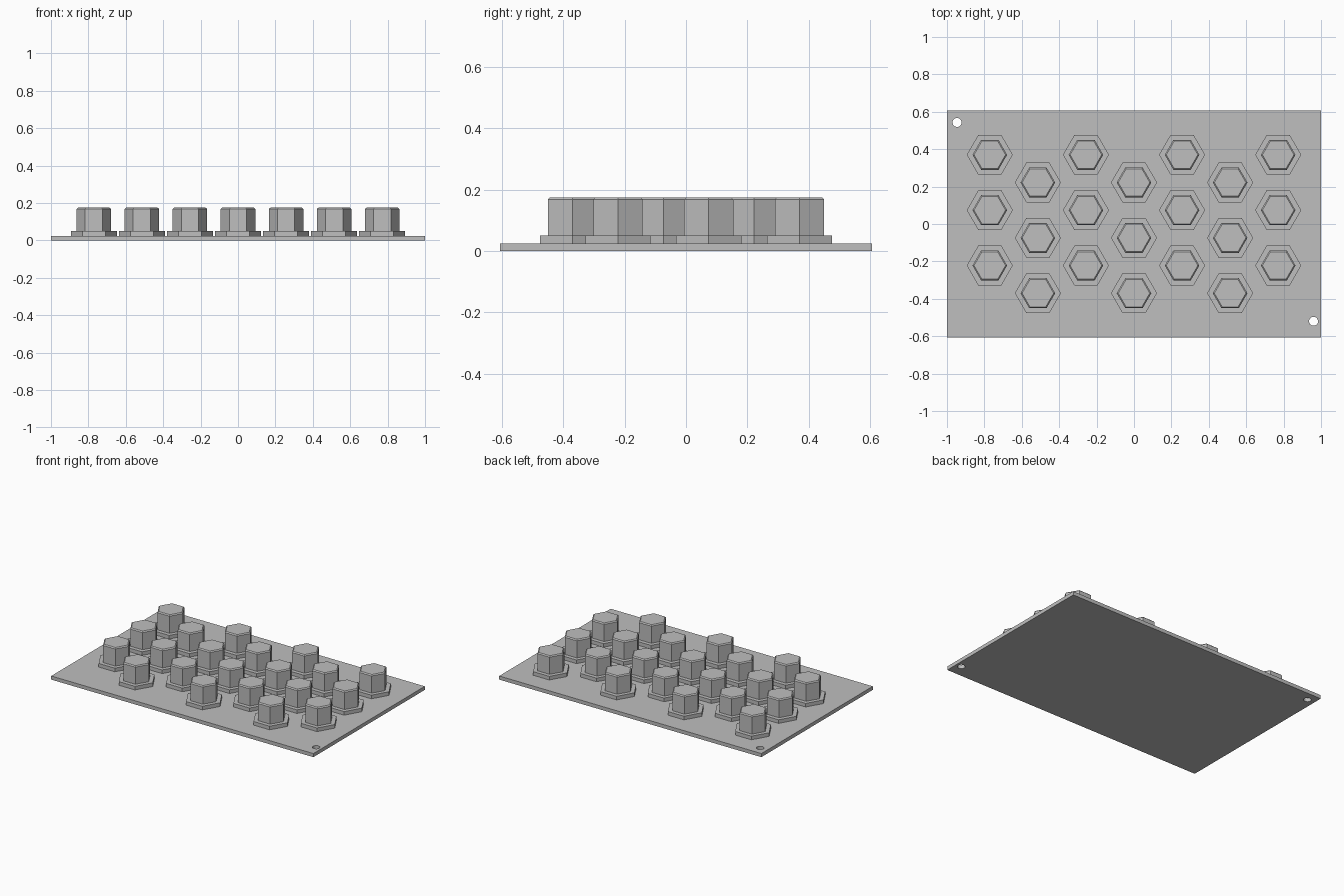
import bpy
import bmesh
import math
from mathutils import Matrix

if "Cube" in bpy.data.objects:
    bpy.data.objects.remove(bpy.data.objects["Cube"], do_unlink=True)

# Single grey material
grey = bpy.data.materials.new("plain_grey")
grey.use_nodes = True
GREY = (0.52, 0.52, 0.52, 1)
grey.diffuse_color = GREY
grey.node_tree.nodes["Principled BSDF"].inputs["Base Color"].default_value = GREY

PLATE_TOP, FLANGE_TOP, STUD_TOP = 0.025, 0.05, 0.175
CHAMFER = 0.007


def add_prism(bm, sides, radius, z0, z1, chamfer=0):
    """Upright prism with an optional chamfered top rim."""
    rings = [(radius, z0), (radius, z1 - chamfer)]
    if chamfer:
        rings.append((radius - chamfer / math.cos(math.pi / sides), z1))
    loops = []
    for r, z in rings:
        loops.append([bm.verts.new((r * math.cos(math.tau * i / sides),
                                    r * math.sin(math.tau * i / sides), z))
                      for i in range(sides)])
    bm.faces.new(reversed(loops[0]))
    bm.faces.new(loops[-1])
    for low, high in zip(loops, loops[1:]):
        for i in range(sides):
            j = (i + 1) % sides
            bm.faces.new((low[i], low[j], high[j], high[i]))


def make_mesh(name, bm):
    mesh = bpy.data.meshes.new(name)
    bm.to_mesh(mesh)
    bm.free()
    mesh.materials.append(grey)
    return mesh


def place(name, mesh, x=0, y=0):
    obj = bpy.data.objects.new(name, mesh)
    obj.location = (x, y, 0)
    bpy.context.collection.objects.link(obj)
    return obj


# Base plate
bm = bmesh.new()
bmesh.ops.create_cube(bm, size=1, matrix=Matrix.Translation((0, 0, PLATE_TOP / 2))
                      @ Matrix.Diagonal((2, 1.214, PLATE_TOP, 1)))
plate = place("base_plate", make_mesh("base_plate", bm))

# Mounting holes in two opposite corners
bm = bmesh.new()
add_prism(bm, 24, 0.024, -0.1, 0.1)
drill = make_mesh("hole_cutter", bm)
for x, y in ((-0.946, 0.543), (0.96, -0.52)):
    cutter = place("hole_cutter", drill, x, y)
    cutter.hide_render = True
    cutter.hide_viewport = True
    cut = plate.modifiers.new("mounting_hole", 'BOOLEAN')
    cut.operation = 'DIFFERENCE'
    cut.solver = 'EXACT'
    cut.object = cutter

# Shared hexagonal flange and stud
bm = bmesh.new()
add_prism(bm, 6, 0.123, PLATE_TOP, FLANGE_TOP)
flange_mesh = make_mesh("flange", bm)
bm = bmesh.new()
add_prism(bm, 6, 0.0925, FLANGE_TOP, STUD_TOP, CHAMFER)
stud_mesh = make_mesh("hex_stud", bm)

# Seven staggered columns of three studs
COLUMN_STEP, ROW_STEP = 0.257, 0.148
for column in range(7):
    for row in range(3):
        x = (column - 3) * COLUMN_STEP
        y = (2.5 - 2 * row - column % 2) * ROW_STEP
        place("flange", flange_mesh, x, y)
        place("hex_stud", stud_mesh, x, y)
